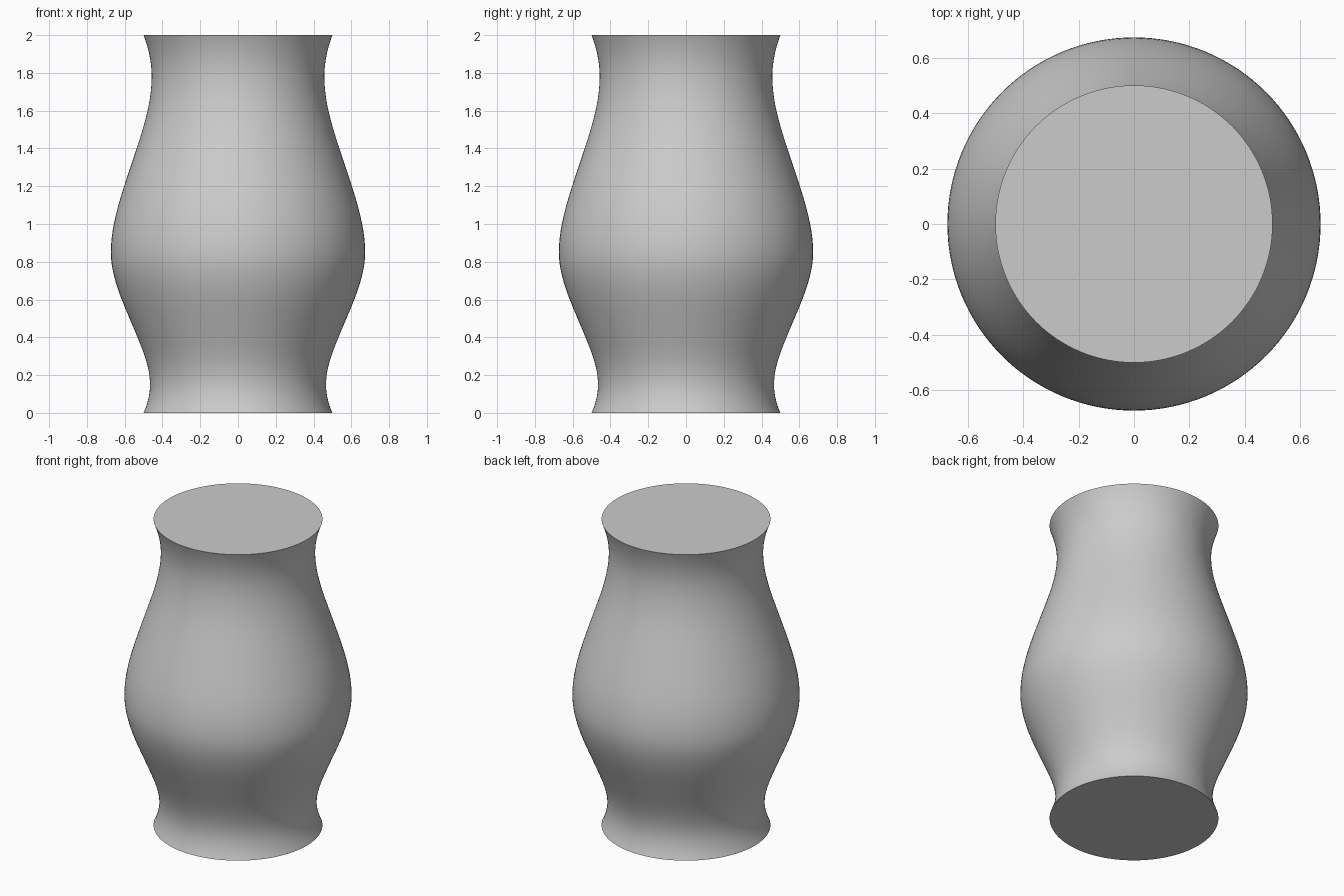
import bpy
import math
from mathutils import Vector
from mathutils.geometry import interpolate_bezier

cube = bpy.data.objects.get("Cube")
if cube:
    bpy.data.objects.remove(cube, do_unlink=True)

SIDES = 128
STEPS = 13

# Profile knots: height, radius, slope of radius over height
KNOTS = [
    (0.00, 0.500, -0.45),
    (0.15, 0.466, 0.00),
    (0.45, 0.553, 0.42),
    (0.85, 0.673, 0.00),
    (1.30, 0.570, -0.33),
    (1.78, 0.457, 0.00),
    (2.00, 0.500, 0.38),
]


def smooth_profile(knots):
    """Join the knots with cubic pieces that share their slopes."""
    points = []
    for (z0, r0, s0), (z1, r1, s1) in zip(knots, knots[1:]):
        third = (z1 - z0) / 3
        piece = interpolate_bezier(
            Vector((r0, 0, z0)), Vector((r0 + s0 * third, 0, z0 + third)),
            Vector((r1 - s1 * third, 0, z1 - third)), Vector((r1, 0, z1)), STEPS)
        points += piece if not points else piece[1:]
    return points


def lathe(name, profile, material):
    """Turn a profile around the z axis and close it with flat caps."""
    verts, faces = [], []
    for p in profile:
        for i in range(SIDES):
            a = math.tau * i / SIDES
            verts.append((p.x * math.cos(a), p.x * math.sin(a), p.z))
    for ring in range(len(profile) - 1):
        low, high = ring * SIDES, (ring + 1) * SIDES
        for i in range(SIDES):
            j = (i + 1) % SIDES
            faces.append((low + i, low + j, high + j, high + i))
    faces.append(tuple(reversed(range(SIDES))))
    faces.append(tuple(range(len(verts) - SIDES, len(verts))))
    mesh = bpy.data.meshes.new(name)
    mesh.from_pydata(verts, [], faces)
    mesh.materials.append(material)
    obj = bpy.data.objects.new(name, mesh)
    bpy.context.collection.objects.link(obj)
    return obj


# Plain grey clay
grey = bpy.data.materials.new("light_grey")
grey.use_nodes = True
colour = (0.6, 0.6, 0.6, 1)
grey.diffuse_color = colour
grey.node_tree.nodes["Principled BSDF"].inputs["Base Color"].default_value = colour

# Solid vase body with sharp rims
vase = lathe("vase_body", smooth_profile(KNOTS), grey)
bpy.ops.object.select_all(action="DESELECT")
vase.select_set(True)
bpy.context.view_layer.objects.active = vase
bpy.ops.object.shade_smooth_by_angle(angle=math.radians(35))
